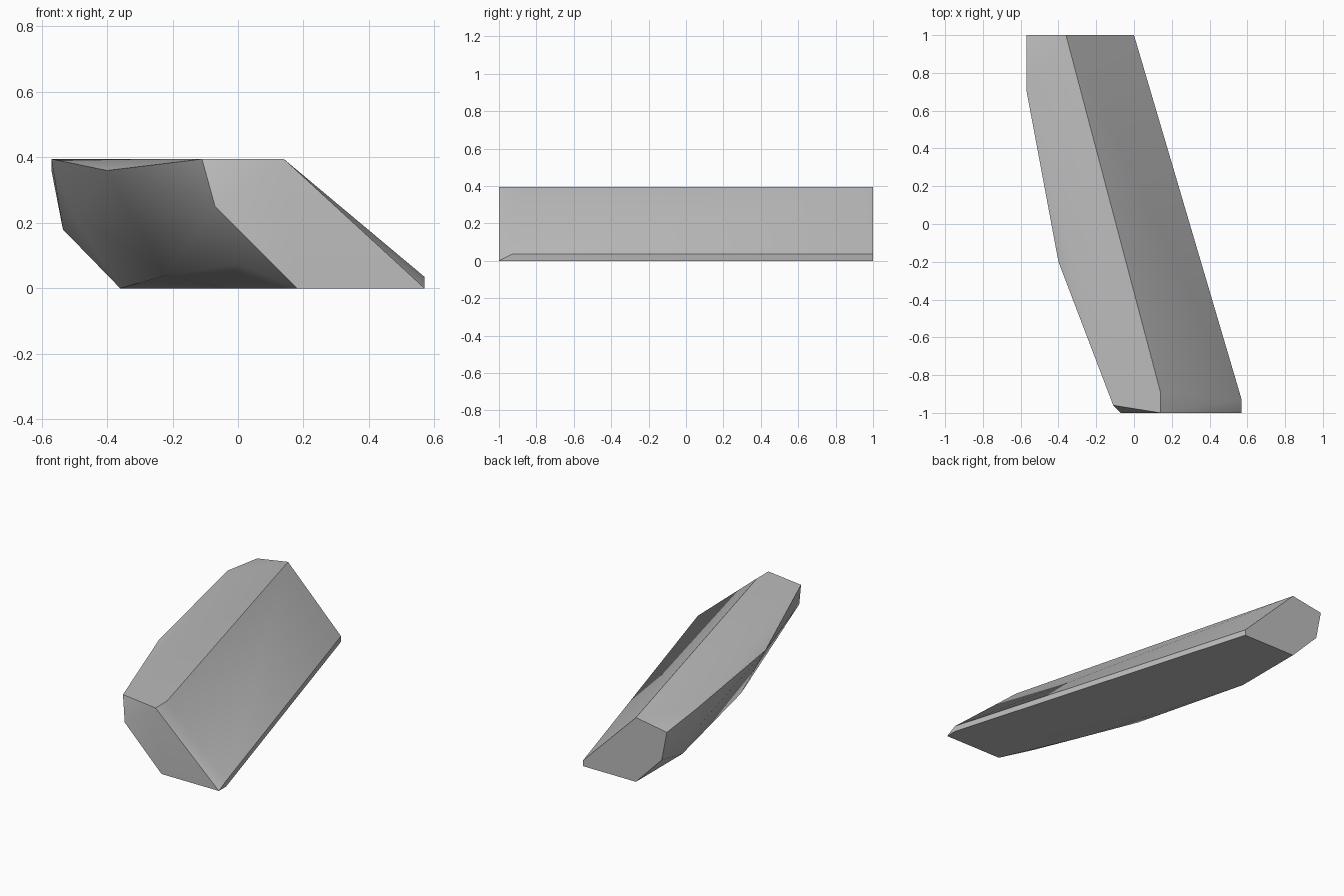
import bpy
import bmesh
from math import radians

# Remove the default cube only
default_cube = bpy.data.objects.get("Cube")
if default_cube:
    bpy.data.objects.remove(default_cube, do_unlink=True)


def make_material(name, colour):
    material = bpy.data.materials.new(name)
    material.use_nodes = True
    material.diffuse_color = colour
    shader = next(n for n in material.node_tree.nodes if n.type == "BSDF_PRINCIPLED")
    shader.inputs["Base Color"].default_value = colour
    shader.inputs["Roughness"].default_value = 0.9
    return material


def make_faceted_solid(name, corners, material):
    """Wrap a tight faceted skin round the corner points."""
    bm = bmesh.new()
    for corner in corners:
        bm.verts.new(corner)
    hull = bmesh.ops.convex_hull(bm, input=bm.verts[:])
    loose = [v for v in bm.verts if not v.link_faces]
    bmesh.ops.delete(bm, geom=loose, context="VERTS")
    bmesh.ops.dissolve_limit(bm, angle_limit=radians(1),
                             verts=bm.verts[:], edges=bm.edges[:])
    bmesh.ops.recalc_face_normals(bm, faces=bm.faces[:])
    mesh = bpy.data.meshes.new(name)
    bm.to_mesh(mesh)
    bm.free()
    mesh.materials.append(material)
    solid = bpy.data.objects.new(name, mesh)
    bpy.context.collection.objects.link(solid)
    return solid


TOP, LIP, BACK, FRONT = 0.395, 0.035, 1, -1

# Back end: a flat six-sided face
back_end = [(x, BACK, z) for x, z in (
    (0, 0), (0, LIP), (-0.36, TOP), (-0.57, 0.36), (-0.535, 0.18), (-0.36, 0))]

# Front end: a flat face with a small bevel behind its sloping edge
front_end = [(x, FRONT, z) for x, z in (
    (0.57, 0), (0.14, TOP), (-0.07, 0.25), (0.18, 0))]
front_bevel = [(0.57, -0.93, 0), (0.57, -0.93, LIP), (0.14, -0.89, TOP)]

# Left-hand outline of the top, then the chipped side below it
top_rim = [(-0.11, -0.96, TOP), (-0.4, -0.2, 0.36), (-0.57, 0.71, TOP)]
chipped_side = [(0, -0.9, 0.075), (-0.22, -0.22, 0.04), (-0.5, 0.6, 0.22)]
base_rim = [(-0.04, -0.5, 0), (-0.36, 0.55, 0)]

stone = make_material("stone grey", (0.5, 0.5, 0.5, 1))
slab = make_faceted_solid(
    "rock_slab",
    back_end + front_end + front_bevel + top_rim + chipped_side + base_rim,
    stone)

# Soften only the shallow creases
bpy.ops.object.select_all(action="DESELECT")
slab.select_set(True)
bpy.context.view_layer.objects.active = slab
bpy.ops.object.shade_smooth_by_angle(angle=radians(30))
